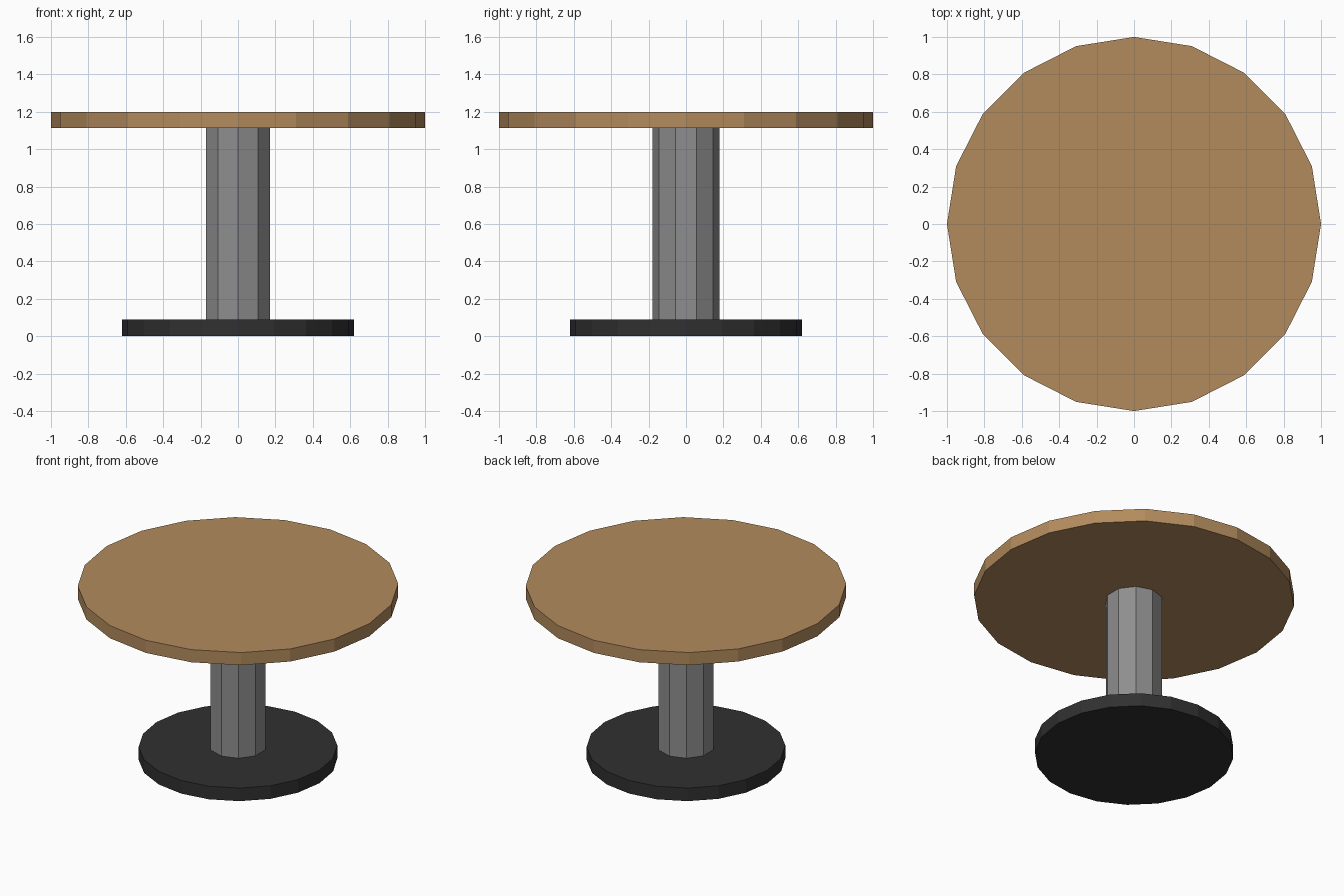
import bpy

if "Cube" in bpy.data.objects:
    bpy.data.objects.remove(bpy.data.objects["Cube"])


def material(name, rgb):
    mat = bpy.data.materials.new(name)
    mat.diffuse_color = (*rgb, 1.0)
    mat.use_nodes = True
    mat.node_tree.nodes["Principled BSDF"].inputs["Base Color"].default_value = mat.diffuse_color
    return mat


def disc(name, sides, radius, z0, z1, mat):
    """Flat-shaded upright cylinder spanning z0 to z1."""
    bpy.ops.mesh.primitive_cylinder_add(
        vertices=sides, radius=radius, depth=z1 - z0,
        location=(0, 0, (z0 + z1) / 2))
    obj = bpy.context.object
    obj.name = name
    obj.data.materials.append(mat)
    return obj


wood = material("wood", (0.45, 0.26, 0.11))
steel = material("steel", (0.27, 0.27, 0.27))
black = material("black_metal", (0.03, 0.03, 0.03))

BASE_TOP, TOP_UNDERSIDE, HEIGHT = 0.09, 1.113, 1.2

# Round foot, ten-sided column, round top
disc("base", 20, 0.62, 0.0, BASE_TOP, black)
disc("column", 10, 0.18, BASE_TOP, TOP_UNDERSIDE, steel)
disc("table_top", 20, 1.0, TOP_UNDERSIDE, HEIGHT, wood)
